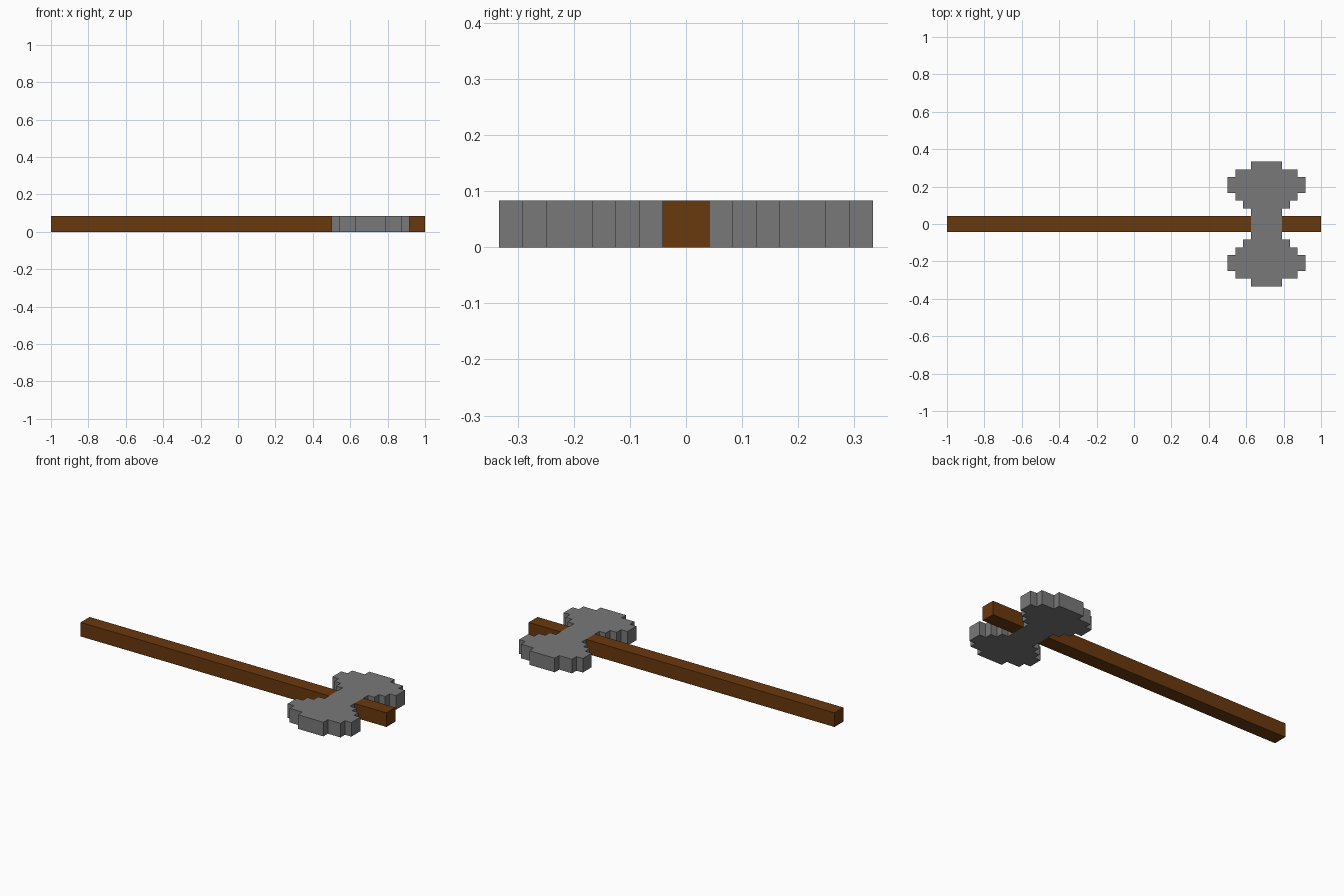
import bpy
import bmesh

cube = bpy.data.objects.get("Cube")
if cube:
    bpy.data.objects.remove(cube, do_unlink=True)

U = 1 / 24          # block size
THICK = 2 * U       # shared thickness of handle and head
HEAD_X = 17 * U     # centre of the head along the handle


def make_material(name, rgb):
    mat = bpy.data.materials.new(name)
    mat.use_nodes = True
    mat.diffuse_color = (*rgb, 1)
    mat.node_tree.nodes["Principled BSDF"].inputs["Base Color"].default_value = (*rgb, 1)
    return mat


def extrude_outline(name, points, mat):
    """Flat-shaded solid from an outline in x, y, standing on z = 0."""
    bm = bmesh.new()
    face = bm.faces.new([bm.verts.new((x, y, 0)) for x, y in points])
    top = bmesh.ops.extrude_face_region(bm, geom=[face])["geom"]
    bmesh.ops.translate(bm, vec=(0, 0, THICK),
                        verts=[g for g in top if isinstance(g, bmesh.types.BMVert)])
    bmesh.ops.recalc_face_normals(bm, faces=bm.faces)
    mesh = bpy.data.meshes.new(name)
    bm.to_mesh(mesh)
    bm.free()
    mesh.materials.append(mat)
    obj = bpy.data.objects.new(name, mesh)
    bpy.context.collection.objects.link(obj)
    return obj


def bar(name, x0, x1, mat):
    return extrude_outline(name, [(x0, -U), (x1, -U), (x1, U), (x0, U)], mat)


wood = make_material("brown wood", (0.141, 0.040, 0.0044))
steel = make_material("grey steel", (0.19, 0.19, 0.19))

# Handle: long shaft and short tip on either side of the head
bar("handle_shaft", -1, HEAD_X - 2 * U, wood)
bar("handle_tip", HEAD_X + 2 * U, 1, wood)

# Double axe head: stepped rows as (half width, start, end) in blocks from the handle
rows = [(2, 0, 2), (3, 2, 3), (4, 3, 4), (5, 4, 6), (4, 6, 7), (2, 7, 8)]
quarter = [(w, y) for w, y0, y1 in rows for y in (y0, y1)][1:]
right = [(w, -y) for w, y in reversed(quarter)] + quarter
left = [(-w, -y) for w, y in right]
extrude_outline("axe_head", [(HEAD_X + x * U, y * U) for x, y in right + left], steel)
